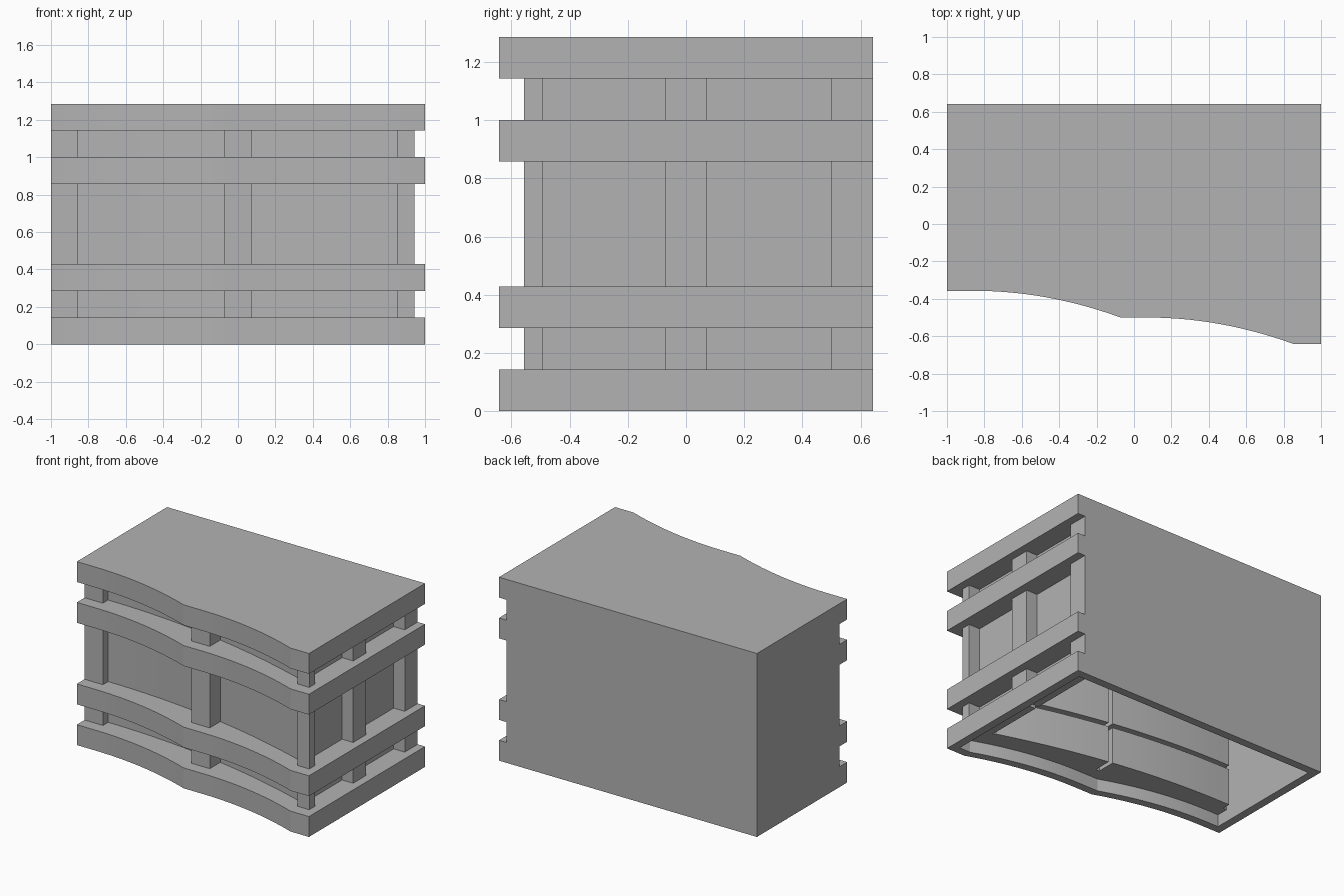
import bpy, bmesh, math

if "Cube" in bpy.data.objects:
    bpy.data.objects.remove(bpy.data.objects["Cube"])

U = 1 / 14          # modelling unit
W = 0.8 * U         # wall thickness
H = 18 * U          # height
HALF = 9 * U        # half depth

grey = bpy.data.materials.new("plain_grey")
grey.use_nodes = True
COLOUR = (0.45, 0.45, 0.45, 1)
grey.diffuse_color = COLOUR
grey.node_tree.nodes["Principled BSDF"].inputs["Base Color"].default_value = COLOUR


def slab(name, outline, z0, z1):
    """Extrude a flat outline from z0 to z1."""
    bm = bmesh.new()
    face = bm.faces.new([bm.verts.new((x, y, z0)) for x, y in outline])
    top = bmesh.ops.extrude_face_region(bm, geom=[face])["geom"]
    bmesh.ops.translate(bm, vec=(0, 0, z1 - z0),
                        verts=[v for v in top if isinstance(v, bmesh.types.BMVert)])
    bmesh.ops.recalc_face_normals(bm, faces=bm.faces)
    mesh = bpy.data.meshes.new(name)
    bm.to_mesh(mesh)
    bm.free()
    mesh.materials.append(grey)
    ob = bpy.data.objects.new(name, mesh)
    bpy.context.collection.objects.link(ob)
    return ob


def box(name, x0, x1, y0, y1, z0, z1):
    return slab(name, [(x0, y0), (x1, y0), (x1, y1), (x0, y1)], z0, z1)


def combine(target, tool, operation):
    """Apply a boolean and discard the tool object."""
    mod = target.modifiers.new("join", "BOOLEAN")
    mod.operation = operation
    mod.solver = "EXACT"
    mod.object = tool
    bpy.context.view_layer.objects.active = target
    bpy.ops.object.modifier_apply(modifier=mod.name)
    bpy.data.objects.remove(tool)


def bow(x0, x1, y0, y1, steps):
    """Curve that leaves its start level and bends forward."""
    return [(x0 + (x1 - x0) * i / steps, y0 + (y1 - y0) * (i / steps) ** 2)
            for i in range(steps + 1)]


def band_outline(inset):
    """Wavy front, straight back and sides."""
    front = bow(-12 * U, -U, -5 * U, -7 * U, 14) + bow(U, 12 * U, -7 * U, -HALF, 14)
    end, back = 1 - inset, HALF - inset
    pts = [(-end, -5 * U)] + front + [(end, -HALF)]
    return [(x, y + inset) for x, y in pts] + [(end, back), (-end, back)]


def core_outline(left, right, back, shift):
    """Recessed panels behind the bands, one long bowed front."""
    pts = [(x, y + shift) for x, y in bow(-12 * U, 12 * U, -3 * U, -7 * U, 24)]
    pts = [(left, pts[0][1])] + [p for p in pts if left < p[0] < right - 0.01]
    return pts + [(right, -7 * U + shift), (right, back), (left, back)]


# recessed panel body
shell = slab("slatted_shell", core_outline(-1, 12 * U, HALF, 0), U, 17 * U)

# horizontal bands
BANDS = (0, 4, 12, 16)
for z in BANDS:
    combine(shell, slab("band", band_outline(0), z * U, (z + 2) * U), "UNION")

# upright posts in the gaps: x range, y range
side = 1 - W
drop = 1.2 * U
posts = [(-1, -12 * U, -5 * U + drop, 0),
         (-U, U, -7 * U + drop, 0),
         (11.9 * U, side, -HALF + drop, -6.9 * U),
         (11 * U, side, -U, U),
         (11 * U, side, 7 * U, HALF)]
for p in posts:
    combine(shell, box("post", *p, U, 17 * U), "UNION")

# hollow interior, open underneath
combine(shell, slab("core_hollow", core_outline(-side, 12 * U - W, HALF - W, W), -U, H - W),
        "DIFFERENCE")
for z in BANDS:
    z0 = z * U + W if z else -U
    combine(shell, slab("band_hollow", band_outline(W), z0, (z + 2) * U - W), "DIFFERENCE")

# narrow hollows inside the posts
for i, (x0, x1, y0, y1) in enumerate(posts):
    if i < 2:
        hollow = (x0 + W, x1 - W, y0 + W, 0.1)
    elif i > 2:
        hollow = (10 * U, x1 - W, y0 + W, y1 - W)
    else:
        continue
    combine(shell, box("post_hollow", *hollow, U / 2, H - 1.5 * W), "DIFFERENCE")

# soft bows, crisp corners
for ob in bpy.context.selected_objects:
    ob.select_set(False)
shell.select_set(True)
bpy.context.view_layer.objects.active = shell
bpy.ops.object.shade_smooth_by_angle(angle=math.radians(10))
